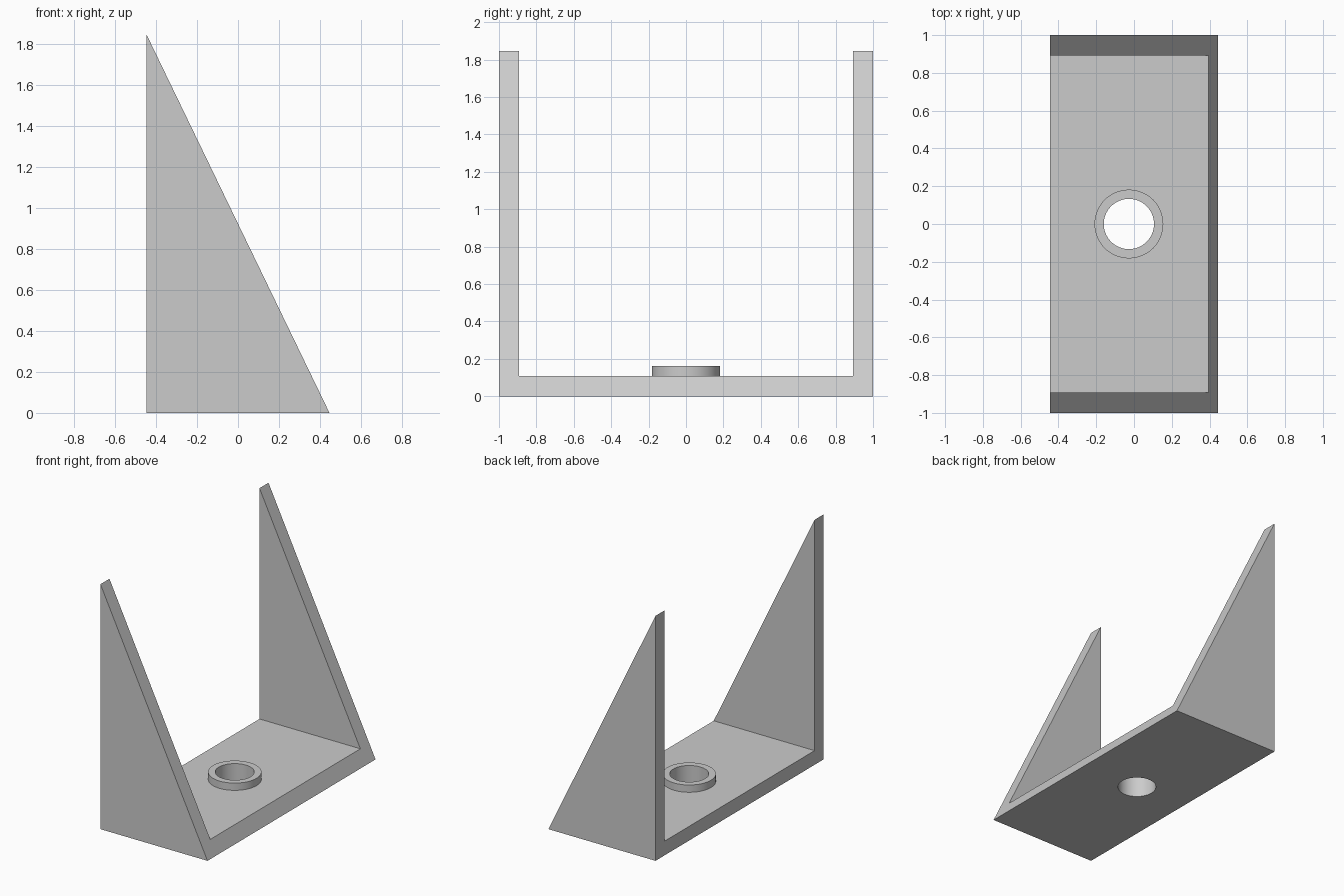
import bpy
import bmesh
import math

if "Cube" in bpy.data.objects:
    bpy.data.objects.remove(bpy.data.objects["Cube"], do_unlink=True)

HALF_X, HALF_Y, HEIGHT = 0.446, 1.0, 1.845
WALL = 0.107
HOLE_X = -0.027

grey = bpy.data.materials.new("light_grey")
grey.use_nodes = True
colour = (0.6, 0.6, 0.6, 1)
grey.diffuse_color = colour
grey.node_tree.nodes["Principled BSDF"].inputs["Base Color"].default_value = colour


def prism(name, profile, y0, y1):
    """Extrude an (x, z) profile along y."""
    bm = bmesh.new()
    face = bm.faces.new([bm.verts.new((x, y0, z)) for x, z in profile])
    ext = bmesh.ops.extrude_face_region(bm, geom=[face])
    verts = [v for v in ext["geom"] if isinstance(v, bmesh.types.BMVert)]
    bmesh.ops.translate(bm, verts=verts, vec=(0, y1 - y0, 0))
    bmesh.ops.recalc_face_normals(bm, faces=bm.faces)
    mesh = bpy.data.meshes.new(name)
    bm.to_mesh(mesh)
    bm.free()
    obj = bpy.data.objects.new(name, mesh)
    bpy.context.collection.objects.link(obj)
    mesh.materials.append(grey)
    return obj


def cylinder(name, radius, z0, z1):
    bpy.ops.mesh.primitive_cylinder_add(
        vertices=64, radius=radius, depth=z1 - z0, location=(HOLE_X, 0, (z0 + z1) / 2))
    obj = bpy.context.object
    obj.name = name
    obj.data.materials.append(grey)
    return obj


def combine(target, tool, operation):
    """Apply a boolean and discard its tool."""
    mod = target.modifiers.new(operation.lower(), 'BOOLEAN')
    mod.operation = operation
    mod.solver = 'EXACT'
    mod.object = tool
    bpy.context.view_layer.update()
    bpy.context.view_layer.objects.active = target
    bpy.ops.object.modifier_apply(modifier=mod.name)
    bpy.data.objects.remove(tool, do_unlink=True)


# Wedge-shaped body
bracket = prism("bracket", [(-HALF_X, 0), (HALF_X, 0), (-HALF_X, HEIGHT)], -HALF_Y, HALF_Y)

# Open channel leaving a base and two triangular side plates
channel = prism("channel_cutter", [(-1, WALL), (1, WALL), (1, 3), (-1, 3)],
                -HALF_Y + WALL, HALF_Y - WALL)
combine(bracket, channel, 'DIFFERENCE')

# Raised collar with a through hole
combine(bracket, cylinder("collar", 0.182, WALL / 2, 0.162), 'UNION')
combine(bracket, cylinder("hole_cutter", 0.133, -0.2, 0.4), 'DIFFERENCE')

# Smooth round walls, sharp edges elsewhere
bpy.ops.object.select_all(action='DESELECT')
bracket.select_set(True)
bpy.context.view_layer.objects.active = bracket
bpy.ops.object.shade_smooth_by_angle(angle=math.radians(20))
